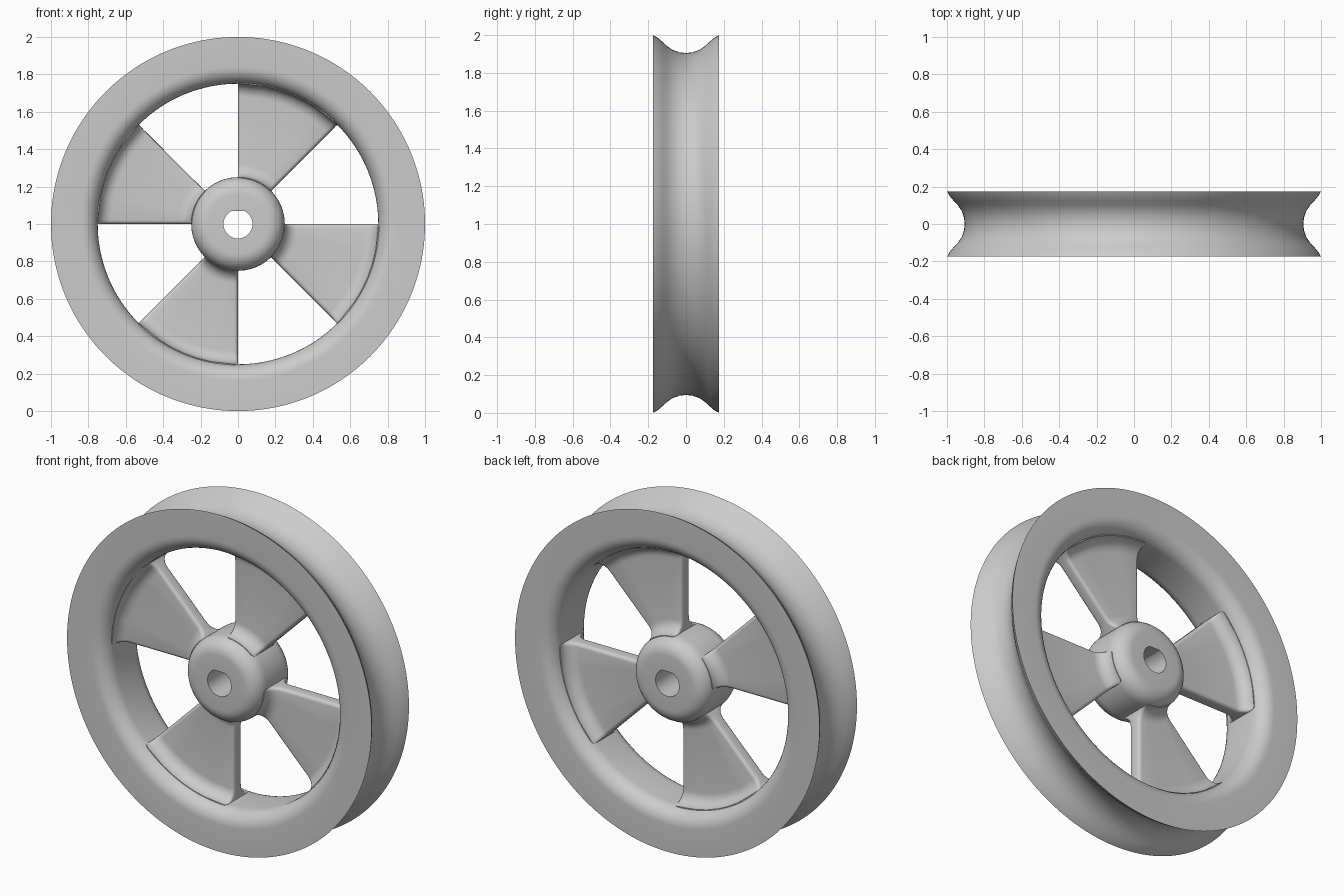
import bpy
import bmesh
from math import sin, cos, pi, radians, asin

if "Cube" in bpy.data.objects:
    bpy.data.objects.remove(bpy.data.objects["Cube"], do_unlink=True)

grey = bpy.data.materials.new("light_grey")
grey.use_nodes = True
colour = (0.6, 0.6, 0.6, 1)
grey.diffuse_color = colour
grey.node_tree.nodes["Principled BSDF"].inputs["Base Color"].default_value = colour


def arc(r, y, radius, start, end, steps=8):
    """Points of an arc in the (radius, depth) plane, angles in degrees."""
    angles = [radians(start + (end - start) * i / steps) for i in range(steps + 1)]
    return [(r + radius * cos(a), y + radius * sin(a)) for a in angles]


def mirrored(half):
    """Close a half section (y >= 0) with its reflection across y = 0."""
    return half + [(r, -y) for r, y in reversed(half) if y > 1e-6]


def loft(name, sections, closed):
    """Skin a list of equal-length point loops, each made of (x, y, z)."""
    bm = bmesh.new()
    rings = [[bm.verts.new(p) for p in s] for s in sections]
    pairs = list(zip(rings, rings[1:]))
    if closed:
        pairs.append((rings[-1], rings[0]))
    else:
        bm.faces.new(rings[0])
        bm.faces.new(rings[-1])
    for a, b in pairs:
        for i in range(len(a)):
            j = (i + 1) % len(a)
            bm.faces.new((a[i], a[j], b[j], b[i]))
    bmesh.ops.recalc_face_normals(bm, faces=bm.faces)
    mesh = bpy.data.meshes.new(name)
    bm.to_mesh(mesh)
    bm.free()
    mesh.materials.append(grey)
    obj = bpy.data.objects.new(name, mesh)
    bpy.context.collection.objects.link(obj)
    bpy.ops.object.select_all(action="DESELECT")
    obj.select_set(True)
    bpy.context.view_layer.objects.active = obj
    bpy.ops.object.shade_smooth_by_angle(angle=radians(35))
    return obj


def place(r, y, angle):
    return (r * cos(angle), y, 1 + r * sin(angle))


def revolve(name, section, count):
    """Full turn about the axle; section(angle) gives the profile."""
    turns = [2 * pi * i / count for i in range(count)]
    return loft(name, [[place(r, y, a) for r, y in section(a)] for a in turns], True)


# Rim: grooved outside, rounded inner lips, straight bore
half_width = 0.175
groove = [(0.905, 0), (0.909, 0.035), (0.921, 0.07), (0.942, 0.1),
          (0.965, 0.125), (0.986, 0.15), (1, half_width)]
lip = arc(0.84, half_width - 0.09, 0.09, 90, 180)
rim_section = mirrored(groove + lip)
revolve("rim", lambda a: rim_section, 160)

# Hub: rounded shoulders and a D-shaped shaft hole
shoulder = arc(0.16, half_width - 0.09, 0.09, 0, 90)


def hub_section(angle):
    hole = 0.0775
    if sin(angle) > 0:
        hole = min(hole, 0.0695 / sin(angle))
    return mirrored(shoulder + [(hole, half_width)])


revolve("hub", hub_section, 96)

# Spokes: four wedges flaring into hub and rim, with softened side edges
thick, flare, soft = 0.04, 0.07, 0.02
outline = mirrored([(0.22, thick + flare)]
                   + arc(0.25 + flare, thick + flare, flare, 180, 270)
                   + arc(0.75 - flare, thick + flare, flare, 270, 360)
                   + [(0.77, thick + flare)])


def spoke_side(edge_angle, direction, t):
    """One section of the rounded side edge; t runs 0 (outermost) to pi/2."""
    inset, drop = soft * (1 - sin(t)), soft * (1 - cos(t))
    inset, drop = soft * (1 - cos(t)), soft * (1 - sin(t))
    return [place(r, y - drop if y > 0 else y + drop,
                  edge_angle + direction * asin(inset / r)) for r, y in outline]


for n, name in enumerate(["upper_left", "upper_right", "lower_right", "lower_left"]):
    start = radians(45 + 90 * n)
    end = start + pi / 4
    rounding = [pi / 2 * i / 4 for i in range(5)]
    sections = [spoke_side(start, 1, t) for t in rounding]
    for i in range(1, 8):
        a = start + (end - start) * i / 8
        if 0.1 < a - start < pi / 4 - 0.1:
            sections.append([place(r, y, a) for r, y in outline])
    sections += [spoke_side(end, -1, t) for t in reversed(rounding)]
    loft(name + "_spoke", sections, False)
